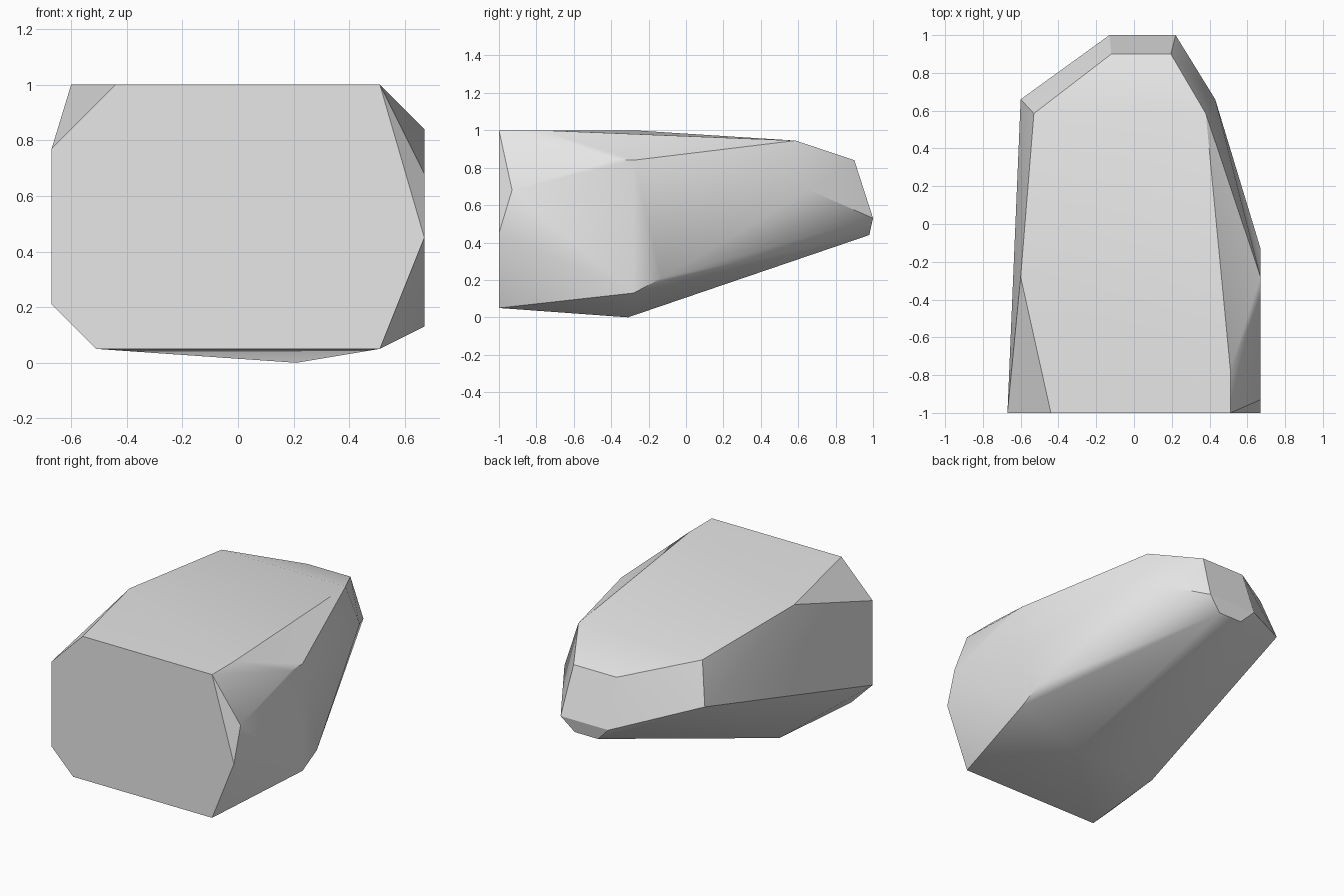
import bpy, bmesh, math

old = bpy.data.objects.get("Cube")
if old:
    bpy.data.objects.remove(old, do_unlink=True)

# Corner points of the boulder, grouped by region
front_rim = [(-.67, -1, .21), (-.51, -1, .05), (.51, -1, .05), (.67, -1, .45),
             (.51, -1, 1), (-.44, -1, 1), (-.67, -1, .77)]
top_rim = [(-.6, -.28, 1), (-.53, .585, .945), (-.12, .9, .84), (.195, .9, .84),
           (.38, .585, .945), (.51, -.77, 1)]
sides = [(.67, -.4, .84), (.67, -.28, .84), (.67, -.93, .68), (.67, -.28, .13),
         (.67, -.13, .21), (.43, .66, .68), (-.6, .66, .68)]
back = [(-.13, 1, .53), (.22, 1, .53), (-.04, .98, .44), (.13, .98, .44)]
underside = [(.21, -.31, 0), (-.44, -.35, .045)]

# Wrap the corners in a convex shell and merge the flat facets
bm = bmesh.new()
for p in front_rim + top_rim + sides + back + underside:
    bm.verts.new(p)
hull = bmesh.ops.convex_hull(bm, input=bm.verts[:])
loose = [v for v in bm.verts if not v.link_faces]
bmesh.ops.delete(bm, geom=loose, context='VERTS')
bmesh.ops.dissolve_limit(bm, angle_limit=math.radians(1), verts=bm.verts[:], edges=bm.edges[:])
bmesh.ops.recalc_face_normals(bm, faces=bm.faces[:])
mesh = bpy.data.meshes.new("boulder")
bm.to_mesh(mesh)
bm.free()

# Plain grey stone
stone = bpy.data.materials.new("grey_stone")
stone.use_nodes = True
grey = (.8, .8, .8, 1)
stone.diffuse_color = grey
stone.node_tree.nodes["Principled BSDF"].inputs["Base Color"].default_value = grey
mesh.materials.append(stone)

# Soft shading across shallow facets, crisp on the steep ones
boulder = bpy.data.objects.new("boulder", mesh)
bpy.context.collection.objects.link(boulder)
bpy.context.view_layer.objects.active = boulder
boulder.select_set(True)
bpy.ops.object.shade_smooth_by_angle(angle=math.radians(30))
